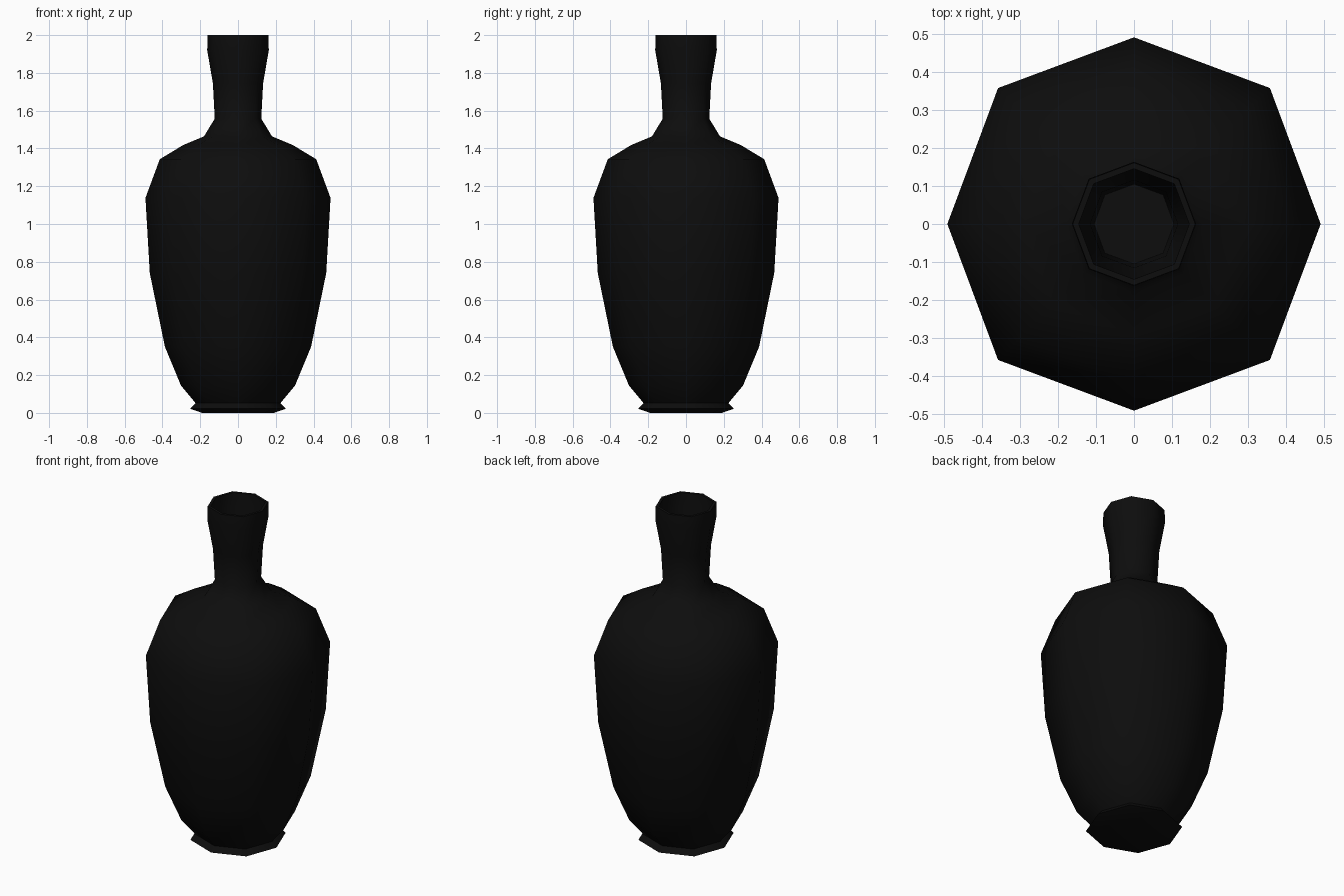
import bpy, bmesh, math

if "Cube" in bpy.data.objects:
    bpy.data.objects.remove(bpy.data.objects["Cube"])

SIDES = 8
DIAGONAL = 1.03  # corners between the axes sit slightly further out

glaze = bpy.data.materials.new("black glaze")
glaze.diffuse_color = (0.004, 0.004, 0.004, 1)
glaze.use_nodes = True
glaze.node_tree.nodes["Principled BSDF"].inputs["Base Color"].default_value = glaze.diffuse_color

# Radius and height: foot, belly, shoulder, neck, rim, then down the inside
profile = [
    (0.19, 0.0), (0.253, 0.022), (0.225, 0.052), (0.302, 0.145),
    (0.387, 0.35), (0.467, 0.74), (0.49, 1.138), (0.414, 1.343),
    (0.29, 1.418), (0.18, 1.464), (0.123, 1.558), (0.133, 1.745),
    (0.163, 1.92), (0.161, 2.0),
    (0.145, 2.0), (0.143, 1.92), (0.115, 1.745), (0.105, 1.558),
]


def lathe(name, points, material):
    bm = bmesh.new()
    rings = []
    for radius, z in points:
        ring = []
        for i in range(SIDES):
            a = 2 * math.pi * i / SIDES
            r = radius * (DIAGONAL if i % 2 else 1)
            ring.append(bm.verts.new((r * math.cos(a), r * math.sin(a), z)))
        rings.append(ring)
    for low, high in zip(rings, rings[1:]):
        for i in range(SIDES):
            j = (i + 1) % SIDES
            bm.faces.new((low[i], low[j], high[j], high[i]))
    # Underside and floor of the neck
    bm.faces.new(list(reversed(rings[0])))
    bm.faces.new(rings[-1])
    bmesh.ops.recalc_face_normals(bm, faces=bm.faces)
    mesh = bpy.data.meshes.new(name)
    bm.to_mesh(mesh)
    bm.free()
    mesh.materials.append(material)
    obj = bpy.data.objects.new(name, mesh)
    bpy.context.collection.objects.link(obj)
    return obj


vase = lathe("vase", profile, glaze)
bpy.context.view_layer.objects.active = vase
vase.select_set(True)
bpy.ops.object.shade_smooth_by_angle(angle=math.radians(60))
